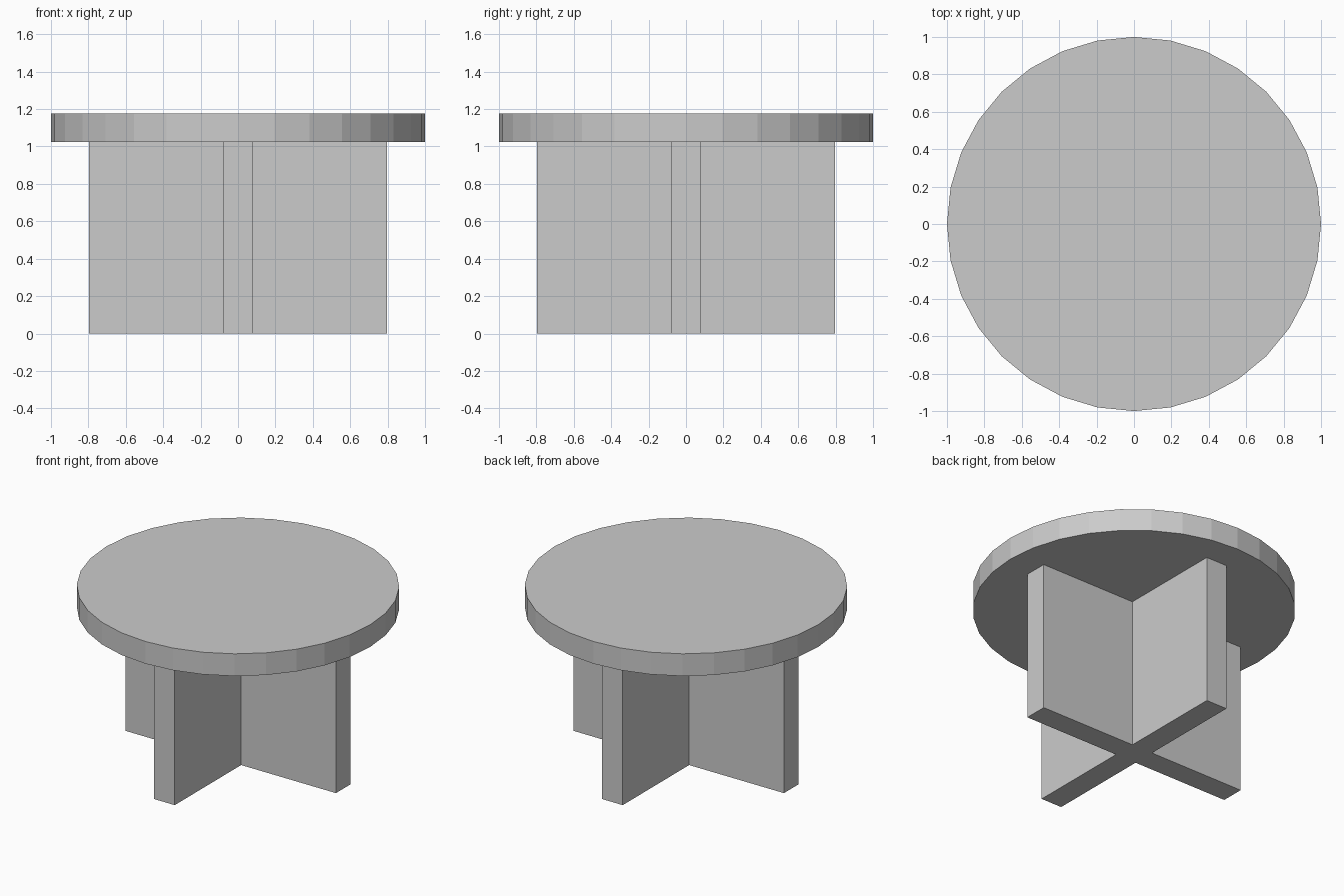
import bpy
import bmesh

if "Cube" in bpy.data.objects:
    bpy.data.objects.remove(bpy.data.objects["Cube"])

BASE_H = 1.024   # height of the crossed base
TOP_H = 1.176    # overall height
REACH = 0.797    # half length of each base panel
HALF_T = 0.079   # half thickness of each base panel


def finish(name, bm):
    bmesh.ops.recalc_face_normals(bm, faces=bm.faces)
    mesh = bpy.data.meshes.new(name)
    bm.to_mesh(mesh)
    bm.free()
    obj = bpy.data.objects.new(name, mesh)
    bpy.context.collection.objects.link(obj)
    return obj


# Crossed base: plus-shaped outline, one arm rotated four times, extruded up
arm = [(REACH, -HALF_T), (REACH, HALF_T), (HALF_T, HALF_T)]
outline = []
for _ in range(4):
    outline += arm
    arm = [(-y, x) for x, y in arm]
bm = bmesh.new()
face = bm.faces.new([bm.verts.new((x, y, 0)) for x, y in outline])
ext = bmesh.ops.extrude_face_region(bm, geom=[face], use_keep_orig=True)
top_verts = [g for g in ext["geom"] if isinstance(g, bmesh.types.BMVert)]
bmesh.ops.translate(bm, verts=top_verts, vec=(0, 0, BASE_H))
finish("crossed_base", bm)

# Round table top: flat-shaded 32-sided disc
bm = bmesh.new()
bmesh.ops.create_cone(bm, cap_ends=True, segments=32, radius1=1, radius2=1,
                      depth=TOP_H - BASE_H)
bmesh.ops.translate(bm, verts=bm.verts, vec=(0, 0, (TOP_H + BASE_H) / 2))
finish("table_top", bm)
